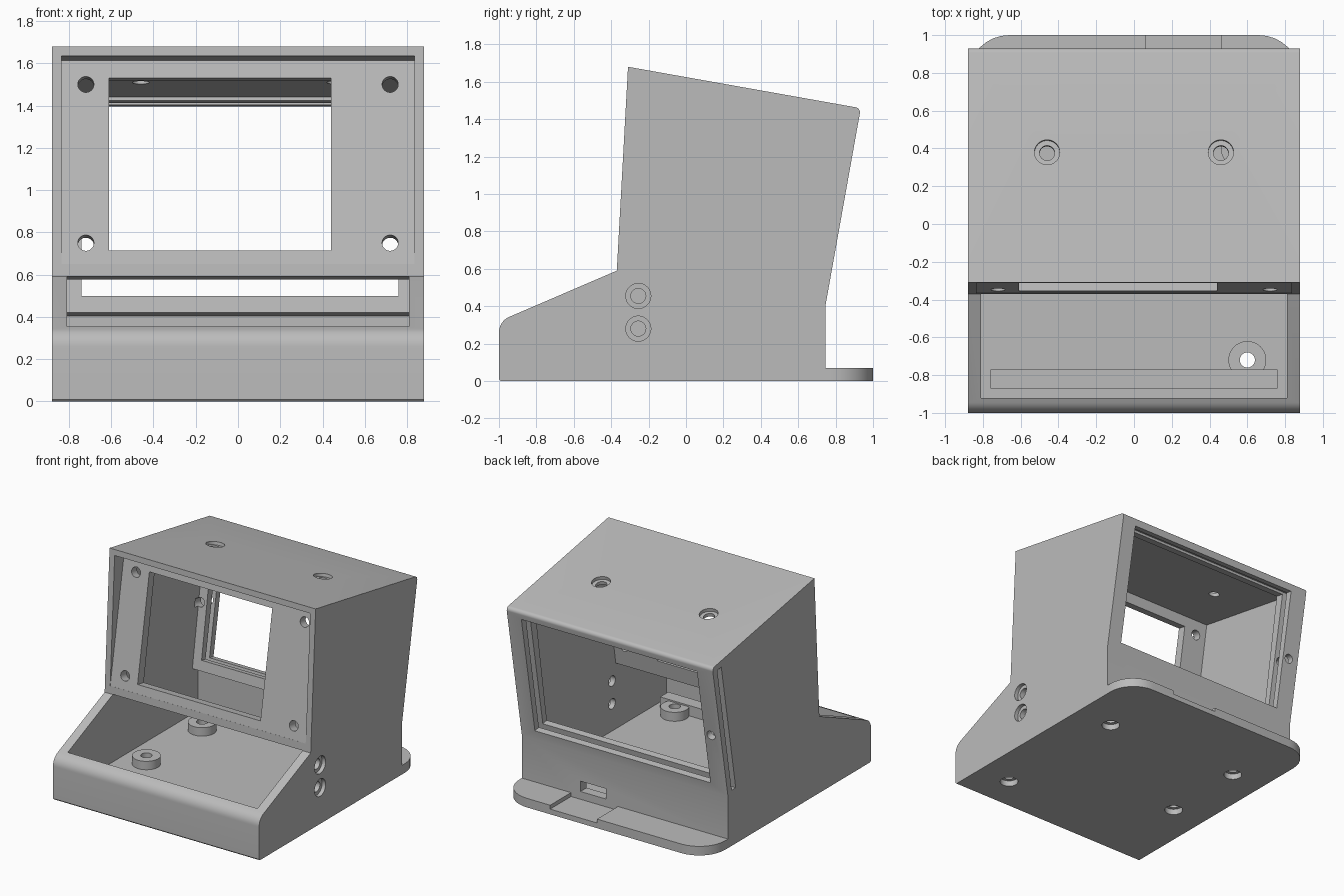
import bpy, bmesh
from math import radians, sin, cos, tan, pi
from mathutils import Matrix, Vector

default = bpy.data.objects.get("Cube")
if default:
    bpy.data.objects.remove(default, do_unlink=True)

TILT = radians(10)      # lean shared by screen panel, roof and back
HALF = 0.88             # half width of the case

grey = bpy.data.materials.new("plain_grey")
grey.use_nodes = True
grey.diffuse_color = (0.5, 0.5, 0.5, 1)
grey.node_tree.nodes["Principled BSDF"].inputs["Base Color"].default_value = (0.5, 0.5, 0.5, 1)


def make(name, bm):
    bmesh.ops.recalc_face_normals(bm, faces=bm.faces)
    mesh = bpy.data.meshes.new(name)
    bm.to_mesh(mesh)
    bm.free()
    mesh.materials.append(grey)
    obj = bpy.data.objects.new(name, mesh)
    bpy.context.collection.objects.link(obj)
    return obj


def extrude(name, points, offset):
    """Solid from a flat outline of 3D points."""
    bm = bmesh.new()
    face = bm.faces.new([bm.verts.new(p) for p in points])
    out = bmesh.ops.extrude_face_region(bm, geom=[face])["geom"]
    bmesh.ops.translate(bm, vec=offset, verts=[v for v in out if isinstance(v, bmesh.types.BMVert)])
    return make(name, bm)


def side_prism(name, outline, x0, x1):
    return extrude(name, [(x0, y, z) for y, z in outline], (x1 - x0, 0, 0))


def box(name, x, y, z):
    return side_prism(name, [(y[0], z[0]), (y[1], z[0]), (y[1], z[1]), (y[0], z[1])], *x)


def rod(name, centre, axis, radius, length):
    bm = bmesh.new()
    turn = Vector((0, 0, 1)).rotation_difference(Vector(axis)).to_matrix().to_4x4()
    bmesh.ops.create_cone(bm, cap_ends=True, segments=40, radius1=radius, radius2=radius,
                          depth=length, matrix=Matrix.Translation(centre) @ turn)
    return make(name, bm)


def arc(cy, cz, r, a0, a1, n=8):
    steps = [radians(a0 + (a1 - a0) * i / n) for i in range(n + 1)]
    return [(cy + r * cos(a), cz + r * sin(a)) for a in steps]


# Outer shell seen from the side
outline = [(-0.99, 0), (0.745, 0), (0.745, 0.4)]
outline += arc(0.902, 1.436, 0.028, -10, 80)
outline += [(-0.31, 1.68), (-0.37, 0.59)]
outline += arc(-0.91, 0.26, 0.09, 114, 180)
outline += [(-1, 0.01)]
case = side_prism("case_body", outline, -HALF, HALF)


def apply(tool, operation):
    tool.hide_render = True
    mod = case.modifiers.new(tool.name, "BOOLEAN")
    mod.object, mod.operation, mod.solver = tool, operation, "EXACT"
    bpy.context.view_layer.objects.active = case
    bpy.ops.object.modifier_apply(modifier=mod.name)
    bpy.data.objects.remove(tool, do_unlink=True)


def cut(tool):
    apply(tool, "DIFFERENCE")


def add(tool):
    apply(tool, "UNION")


# Hollow interior, open through the sloped tray
cut(side_prism("cavity", [(-0.92, 0.07), (-0.92, 0.45), (-0.6, 0.62), (-0.371, 0.592),
                          (-0.30, 0.577), (-0.13, 1.597), (0.76, 1.44), (0.60, 0.42),
                          (0.67, 0.405), (0.67, 0.07)], -0.81, 0.81))

# Wedge recess over the screen panel
cut(side_prism("panel_recess", [(-0.366, 0.65), (-0.195, 1.614), (-0.5, 1.668), (-0.5, 0.65)],
               -0.835, 0.835))


def panel_y(z):
    return -0.366 + (z - 0.65) * tan(TILT)


def back_y(z):
    return 0.745 + (z - 0.4) * tan(TILT)


def leaning_slot(name, x0, x1, face, z0, z1, near, far):
    """Slot square to a leaning face, from near to far behind it."""
    pts = [(face(z) + d * cos(TILT), z - d * sin(TILT))
           for z, d in ((z0, near), (z0, far), (z1, far), (z1, near))]
    cut(side_prism(name, pts, x0, x1))


leaning_slot("screen_window", -0.61, 0.44, panel_y, 0.715, 1.53, -0.2, 0.13)
leaning_slot("back_opening", -0.74, 0.76, back_y, 0.472, 1.395, -0.23, 0.15)

# Groove for a sliding back plate, open on one side
cut(side_prism("plate_groove", [(back_y(z) - d, z) for z, d in
                                ((0.43, 0.1), (0.43, 0.05), (1.42, 0.05), (1.43, 0.1))],
               -0.95, 0.81))

# Screen screw holes and back plate screw hole
inward = (0, cos(TILT), -sin(TILT))
for x in (-0.72, 0.72):
    for z in (0.75, 1.5):
        cut(rod("panel_hole", (x, panel_y(z), z), inward, 0.038, 0.26))
cut(rod("plate_screw_hole", (-0.795, back_y(0.88), 0.88), inward, 0.035, 0.4))

# Rounded foot behind the case with a cable notch
corner = arc(0.66, 0.78, 0.22, 0, 90)
foot = [(HALF, 0.7)] + corner + [(-x, y) for x, y in reversed(corner)] + [(-HALF, 0.7)]
add(extrude("rear_foot", [(x, y, 0) for x, y in foot], (0, 0, 0.07)))
cut(box("cable_notch", (0.06, 0.46), (0.745, 1.1), (0.04, 0.1)))
cut(box("cable_port", (0.16, 0.38), (0.6, 0.8), (0.1, 0.18)))

# Floor rib and board posts with counterbored screw holes
add(box("floor_rib", (-0.76, 0.76), (-0.87, -0.77), (0.05, 0.15)))
for x, y in ((0.6, -0.72), (0.56, 0.4), (-0.6, 0.42), (-0.6, -0.26)):
    if y > -0.5:
        add(rod("board_post", (x, y, 0.09), (0, 0, 1), 0.1, 0.09))
    else:
        add(rod("board_post", (x, y, 0.094), (0, 0, 1), 0.1, 0.09))
    cut(rod("post_hole", (x, y, 0.1), (0, 0, 1), 0.04, 0.4))
    cut(rod("post_counterbore", (x, y, 0), (0, 0, 1), 0.066, 0.09))

# Counterbored holes in the roof
up = Vector((0, sin(TILT), cos(TILT)))
for x in (-0.46, 0.46):
    spot = Vector((x, 0.38, 1.68 - 0.69 * tan(TILT)))
    cut(rod("roof_hole", spot, up, 0.04, 0.25))
    cut(rod("roof_counterbore", spot, up, 0.067, 0.05))

# Counterbored holes in one side wall
for z in (0.28, 0.455):
    cut(rod("side_hole", (HALF, -0.255, z), (1, 0, 0), 0.04, 0.3))
    cut(rod("side_counterbore", (HALF, -0.255, z), (1, 0, 0), 0.067, 0.06))

# Smooth the round parts, keep edges crisp
bpy.ops.object.select_all(action="DESELECT")
case.select_set(True)
bpy.context.view_layer.objects.active = case
bpy.ops.object.shade_smooth_by_angle(angle=radians(25))
